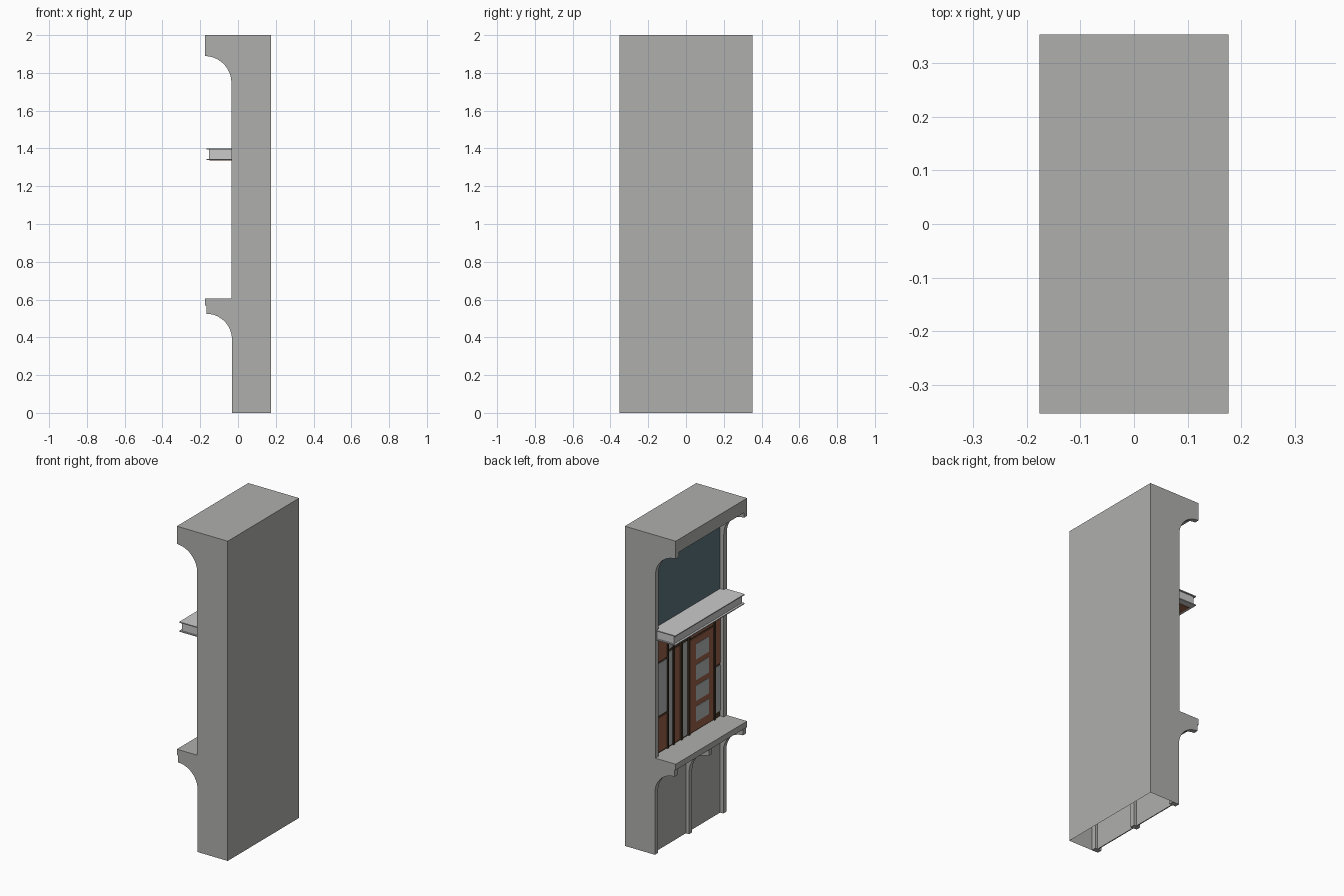
import bpy, bmesh, math

if "Cube" in bpy.data.objects:
    bpy.data.objects.remove(bpy.data.objects["Cube"])

def material(name, c):
    m = bpy.data.materials.new(name)
    m.diffuse_color = (*c, 1)
    m.use_nodes = True
    m.node_tree.nodes["Principled BSDF"].inputs["Base Color"].default_value = m.diffuse_color
    return m

STONE = material("grey stone", (.43, .43, .42))
PALE = material("pale ledge", (.59, .59, .59))
BLUE = material("blue glass", (.11, .175, .21))
WOOD = material("brown wood", (.32, .115, .065))
DARK = material("dark frame", (.06, .036, .02))
PANE = material("grey pane", (.45, .46, .46))

X, Y = .176, .353          # half depth, half width
WALL = -.010               # recessed facade plane (facade faces -x)
EDGE = -.035               # front of the piers

def add(name, verts, faces, mat):
    me = bpy.data.meshes.new(name)
    me.from_pydata(verts, [], faces)
    bm = bmesh.new()
    bm.from_mesh(me)
    if all(e.is_manifold for e in bm.edges):
        bmesh.ops.recalc_face_normals(bm, faces=bm.faces)
    bm.to_mesh(me)
    bm.free()
    me.materials.append(mat)
    ob = bpy.data.objects.new(name, me)
    bpy.context.collection.objects.link(ob)
    return ob

def extrude_y(name, prof, y0, y1, mat):
    n = len(prof)
    v = [(x, y, z) for y in (y0, y1) for x, z in prof]
    f = [tuple(range(n)), tuple(range(n, 2 * n))]
    f += [(i, (i + 1) % n, (i + 1) % n + n, i + n) for i in range(n)]
    return add(name, v, f, mat)

def box(name, x0, x1, y0, y1, z0, z1, mat):
    return extrude_y(name, [(x0, z0), (x1, z0), (x1, z1), (x0, z1)], y0, y1, mat)

def plate(name, y0, y1, z0, z1, mat, out=.004):
    return box(name, WALL - out, WALL, min(y0, y1), max(y0, y1), z0, z1, mat)

def pier_profile(back, front, tip, z0, spring, top):
    """Upright with a quarter-round bracket sweeping forward under its top."""
    r = front - tip
    arc = [(tip + r * math.cos(a), spring + r * math.sin(a))
           for a in (math.pi / 2 * i / 12 for i in range(13))]
    return [(back, top), (back, z0), (front, z0)] + arc + [(tip, top)]

# outer shell: back, top and sides, open underneath
add("building_shell",
    [(x, y, z) for x in (.012, X) for y in (-Y, Y) for z in (0, 2)],
    [(4, 6, 7, 5), (0, 4, 5, 1), (2, 3, 7, 6), (1, 5, 7, 3)], STONE)

# bracketed piers on each floor
lower = pier_profile(.012, -.032, -.168, 0, .389, .568)
upper = pier_profile(.012, EDGE, -X, .603, 1.748, 2)
T = .03
for side, y0 in (("left", Y - T), ("right", -Y)):
    extrude_y("lower_pier_" + side, lower, y0, y0 + T, STONE)
    extrude_y("upper_pier_" + side, upper, y0, y0 + T, STONE)
extrude_y("lower_pier_middle", lower, -T / 2, T / 2, STONE)

# roof overhang and balcony slab
box("roof_overhang", -X, .012, -Y + T, Y - T, 1.92, 2, STONE)
box("balcony_slab", -X, X, -Y, Y, .568, .605, STONE)

# recessed facade walls
W = Y - T
box("lower_wall", WALL, WALL + .006, -W, W, 0, .568, STONE)
box("door_backing", WALL, WALL + .006, -W, W, .605, 1.37, DARK)
box("upper_window", WALL, WALL + .006, -W, W, 1.37, 1.92, BLUE)

# projecting ledge: core between two thin plates
L = .343
box("ledge_core", -.153, EDGE, -L + .008, L - .008, 1.345, 1.395, PALE)
box("ledge_top", -.166, WALL, -W, W, 1.395, 1.401, PALE)
box("ledge_bottom", -.166, WALL, -W, W, 1.339, 1.345, PALE)
for n, z in (("top", 1.395), ("bottom", 1.339)):
    box("ledge_lip_" + n, -.166, EDGE, -L, L, z, z + .006, PALE)
box("ledge_soffit", -.150, WALL, -W + .02, W - .02, 1.336, 1.339, WOOD)

# left fixed bay: wood, pane, wood
for n, z0, z1, m in (("base", .615, .825, WOOD), ("pane", .84, 1.165, PANE),
                     ("transom", 1.18, 1.335, WOOD)):
    plate("left_bay_" + n, .318, .208, z0, z1, m)

# narrow folding strips
for i, (a, b, m) in enumerate(((.192, .153, PANE), (.130, .080, WOOD), (.052, .005, PANE))):
    plate(f"folding_strip_{i}", a, b, .615, 1.20, m)
plate("strip_transom", .192, .005, 1.22, 1.335, PANE)

# door leaf with four panes
plate("door_leaf", -.025, -.250, .61, 1.19, WOOD, .005)
for i in range(4):
    z = .665 + i * .13
    plate(f"door_pane_{i}", -.075, -.200, z, z + .095, PANE, .008)
plate("door_transom", -.025, -.250, 1.205, 1.335, WOOD)

# right fixed bay
plate("right_bay_panel", -.275, -.320, .94, 1.335, WOOD)
plate("right_bay_pane", -.275, -.320, .64, .925, PANE)

# raised dark frame posts
for i, y in enumerate((.200, .142, .066, -.010, -.262)):
    plate(f"frame_post_{i}", y - .007, y + .007, .605, 1.339, DARK, .009)
